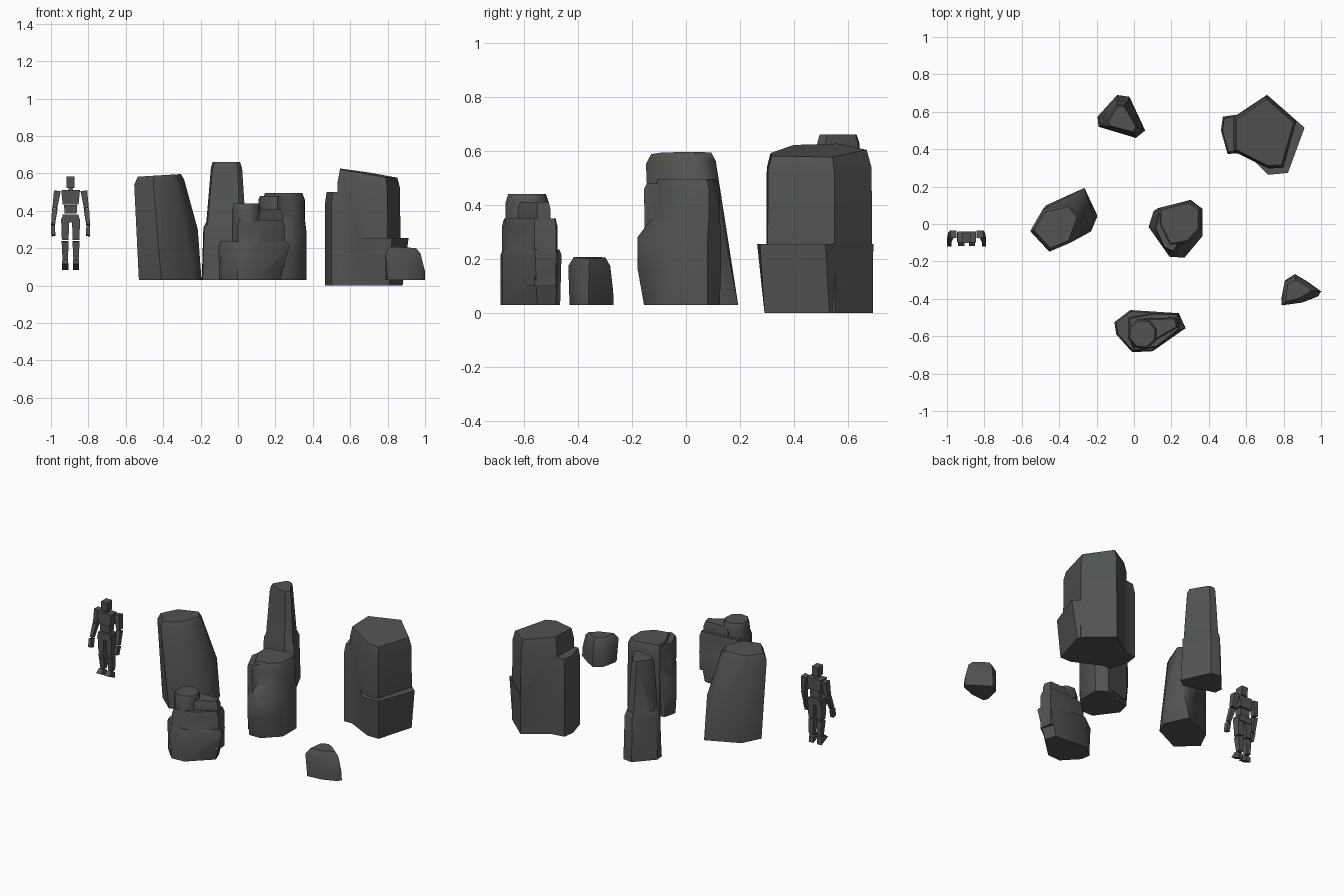
import bpy, bmesh, math
from mathutils import Vector

if "Cube" in bpy.data.objects:
    bpy.data.objects.remove(bpy.data.objects["Cube"])

stone = bpy.data.materials.new("dark_stone")
stone.diffuse_color = (0.08, 0.088, 0.08, 1)
stone.use_nodes = True
stone.node_tree.nodes["Principled BSDF"].inputs["Base Color"].default_value = stone.diffuse_color


def finish(bm, name):
    me = bpy.data.meshes.new(name)
    bm.to_mesh(me)
    bm.free()
    ob = bpy.data.objects.new(name, me)
    bpy.context.collection.objects.link(ob)
    me.materials.append(stone)
    return ob


def hull(name, rings):
    """Convex chunk through rings (outline, z, scale, slope_x, slope_y)."""
    bm = bmesh.new()
    for ring in rings:
        pts, z, s, sx, sy = (tuple(ring) + (1, 0, 0)[len(ring) - 2:])
        cx = sum(p[0] for p in pts) / len(pts)
        cy = sum(p[1] for p in pts) / len(pts)
        for x, y in pts:
            dx, dy = (x - cx) * s, (y - cy) * s
            bm.verts.new((cx + dx, cy + dy, z + dx * sx + dy * sy))
    res = bmesh.ops.convex_hull(bm, input=bm.verts[:])
    junk = {g for g in res["geom_interior"] + res["geom_unused"] if isinstance(g, bmesh.types.BMVert)}
    bmesh.ops.delete(bm, geom=list(junk), context='VERTS')
    bmesh.ops.dissolve_limit(bm, angle_limit=0.02, verts=bm.verts[:], edges=bm.edges[:])
    bmesh.ops.recalc_face_normals(bm, faces=bm.faces[:])
    return finish(bm, name)


def rock(name, *chunks):
    """Fuse convex chunks into one rock."""
    base = hull(name, chunks[0])
    for rings in chunks[1:]:
        other = hull(name + "_chunk", rings)
        mod = base.modifiers.new("fuse", 'BOOLEAN')
        mod.operation, mod.solver, mod.object = 'UNION', 'EXACT', other
        bpy.context.view_layer.objects.active = base
        bpy.ops.object.modifier_apply(modifier=mod.name)
        bpy.data.objects.remove(other)
    base.data.shade_smooth()
    base.data.set_sharp_from_angle(angle=math.radians(48))
    return base


# Large rock: body, right skirt, left ledge
body = [(.71, .69), (.87, .55), (.80, .30), (.72, .295), (.53, .39), (.53, .57)]
skirt0 = [(.71, .69), (.88, .53), (.81, .29), (.73, .29), (.60, .38)]
skirt1 = [(.71, .692), (.912, .515), (.823, .273), (.716, .263), (.60, .38)]
ledge = [(.465, .50), (.475, .574), (.66, .60), (.66, .38), (.50, .375)]
rock("large_rock",
     [(body, 0), (body, .54, .98, -.12, 0), (body, .60, .9, -.16, .03)],
     [(skirt0, 0), (skirt1, .255)],
     [(ledge, 0), (ledge, .44), (ledge, .50, .9)])

# Leaning rock on the left
foot = [(-.265, .193), (-.195, .043), (-.23, -.04), (-.41, -.125), (-.53, -.02), (-.47, .10)]
waist = [(-.215, .04), (-.25, .14), (-.44, -.13)]
head = [(-.555, -.038), (-.453, -.148), (-.34, -.10), (-.288, .04), (-.34, .11), (-.49, .075)]
rock("leaning_rock",
     [(foot, .03), (waist, .30), (head, .555, 1, .1, 0), (head, .59, .86, .06, 0)])

# Tall slender rock at the back
foot = [(-.195, .574), (-.09, .69), (-.024, .68), (.06, .50), (.01, .46), (-.19, .52)]
head = [(-.145, .55), (-.09, .64), (-.05, .635), (.022, .515), (0, .485), (-.135, .52)]
rock("tall_rock",
     [(foot, .03), (head, .63), (head, .66, .88)],
     [(foot, .03, .99), (foot, .31, .92), (foot, .34, .8)])

# Middle rock: lower body, main column, front column
foot = [(.09, -.02), (.11, .06), (.30, .125), (.365, .08), (.365, -.06), (.27, -.155), (.19, -.155)]
belly = [(.078, -.016), (.105, .07), (.303, .129), (.367, .08), (.367, -.064), (.27, -.18), (.19, -.175)]
column = [(.13, .0), (.13, .085), (.30, .125), (.357, .085), (.355, -.03), (.29, -.10), (.19, -.12)]
front = [(.11, -.02), (.13, .06), (.24, .06), (.245, -.10), (.21, -.155), (.16, -.13)]
rock("middle_rock",
     [(foot, .03), (belly, .17), (belly, .28), (column, .36)],
     [(column, .05), (column, .46), (column, .495, .88)],
     [(front, .05, .95), (front, .46), (front, .48, .9)])

# Front rock: base, shoulders and knob
foot = [(-.10, -.53), (-.02, -.465), (.20, -.48), (.225, -.55), (.09, -.68), (0, -.685), (-.09, -.59)]
belly = [(-.105, -.525), (-.02, -.46), (.24, -.477), (.276, -.557), (.10, -.68), (-.01, -.685), (-.095, -.59)]
chest = [(-.03, -.50), (.10, -.475), (.24, -.48), (.25, -.56), (.12, -.66), (0, -.68), (-.03, -.60)]
shoulder = [(.05, -.505), (.225, -.50), (.24, -.55), (.10, -.63)]
knob = [(.045 + .08 * math.cos(a * math.pi / 4 + .3), -.587 + .083 * math.sin(a * math.pi / 4 + .3))
        for a in range(8)]
rock("front_rock",
     [(foot, .03), (belly, .215), (belly, .235, .93)],
     [(chest, .1), (chest, .32), (chest, .35, .93)],
     [(shoulder, .1), (shoulder, .38), (shoulder, .41, .85)],
     [(knob, .1), (knob, .41), (knob, .44, .88)])

# Small rock on the right
foot = [(.80, -.43), (.788, -.40), (.81, -.30), (.86, -.268), (.925, -.306), (1.0, -.36), (.985, -.386), (.90, -.42)]
head = [(.79, -.435), (.805, -.31), (.86, -.28), (.915, -.31), (.975, -.358), (.89, -.41)]
rock("small_rock",
     [(foot, .03), (foot, .08, .99), (head, .175), (head, .205, .75, -.05, 0)])

# Jointed figure
CX, CY = -.895, -.07


def block(name, top, bottom, top_size, bottom_size):
    """Tapered box running between two points, offset from the figure centre."""
    a, b = Vector(top), Vector(bottom)
    axis = (a - b).normalized()
    side = Vector((1, 0, 0))
    side = (side - axis * side.dot(axis)).normalized()
    depth = axis.cross(side)
    bm = bmesh.new()
    rings = []
    for c, (w, d) in ((b, bottom_size), (a, top_size)):
        rings.append([bm.verts.new(c + Vector((CX, CY, 0)) + side * (w / 2 * i) + depth * (d / 2 * j))
                      for i, j in ((-1, -1), (1, -1), (1, 1), (-1, 1))])
    lo, hi = rings
    bm.faces.new(lo[::-1])
    bm.faces.new(hi)
    for i in range(4):
        k = (i + 1) % 4
        bm.faces.new((lo[i], lo[k], hi[k], hi[i]))
    bmesh.ops.recalc_face_normals(bm, faces=bm.faces[:])
    return finish(bm, name)


block("figure_head", (0, -.005, .583), (0, -.005, .523), (.044, .055), (.044, .05))
block("figure_neck", (0, 0, .523), (0, 0, .508), (.022, .022), (.025, .025))
block("figure_chest", (0, 0, .51), (0, 0, .433), (.10, .06), (.085, .06))
block("figure_waist", (0, 0, .43), (0, 0, .385), (.07, .045), (.065, .045))
block("figure_hips", (0, 0, .38), (0, 0, .337), (.085, .06), (.10, .06))
for s, tag in ((-1, "left"), (1, "right")):
    block(tag + "_upper_arm", (s * .071, .015, .506), (s * .084, .01, .415), (.036, .042), (.026, .032))
    block(tag + "_forearm", (s * .085, .008, .408), (s * .094, -.018, .326), (.028, .032), (.02, .026))
    block(tag + "_hand", (s * .095, -.021, .32), (s * .092, -.035, .268), (.02, .034), (.022, .03))
    block(tag + "_thigh", (s * .029, 0, .36), (s * .029, 0, .245), (.044, .05), (.036, .042))
    block(tag + "_shin", (s * .029, 0, .236), (s * .029, .008, .134), (.038, .042), (.028, .03))
    block(tag + "_foot", (s * .029, 0, .13), (s * .029, -.014, .10), (.03, .04), (.034, .075))
